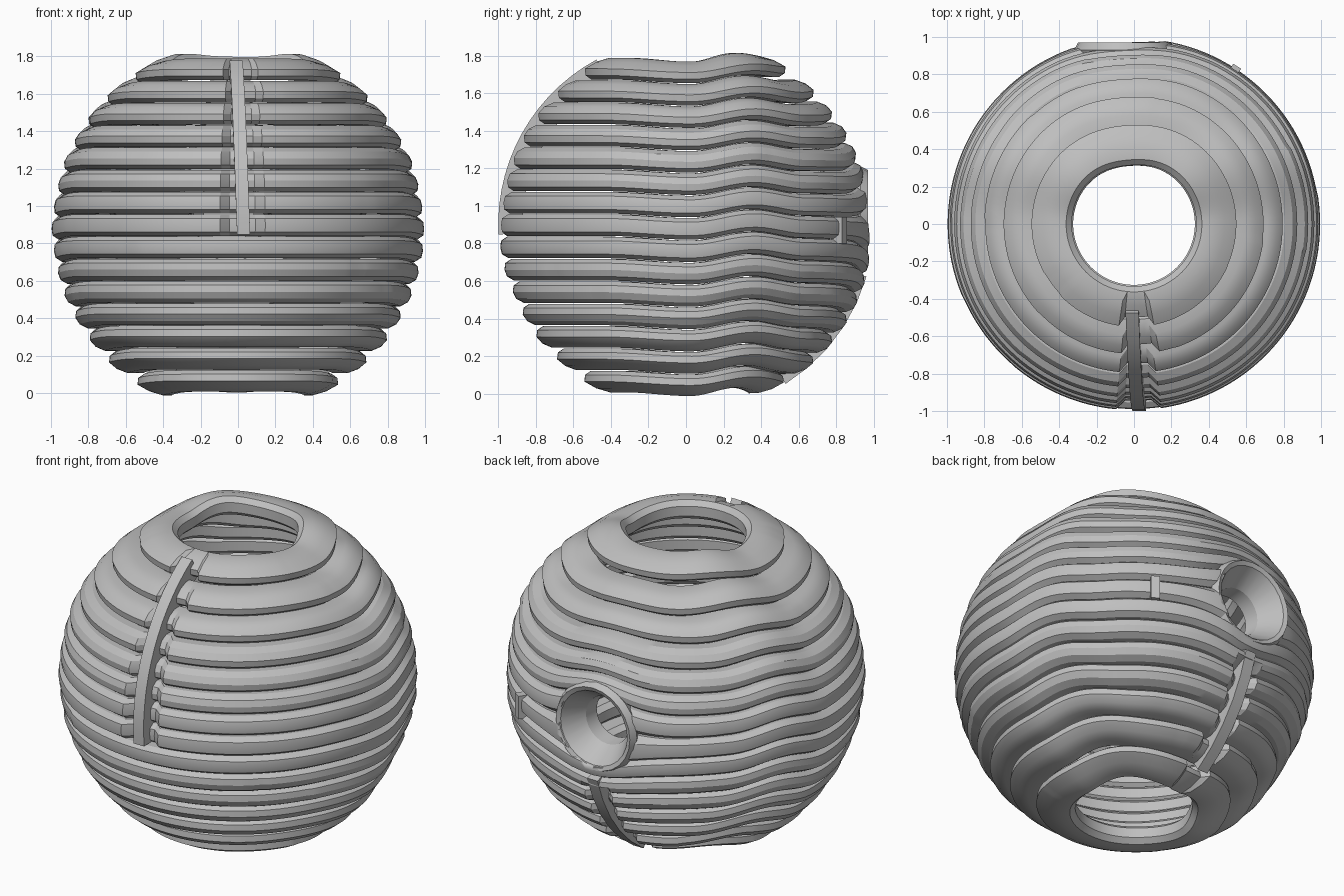
import bpy, bmesh, math, random

if "Cube" in bpy.data.objects:
    bpy.data.objects.remove(bpy.data.objects["Cube"], do_unlink=True)

random.seed(4)
R, CZ, LAYERS, SEGS = 0.995, 0.9, 15, 128
PITCH, BASE, WALL = 0.119, 0.005, 0.215
HOLE_X, HOLE_Z = -0.05, 0.94

clay = bpy.data.materials.new("clay_grey")
clay.use_nodes = True
clay.diffuse_color = (0.52, 0.52, 0.52, 1)
clay.node_tree.nodes["Principled BSDF"].inputs["Base Color"].default_value = (0.52, 0.52, 0.52, 1)


def finish(name, bm, angle=25):
    bmesh.ops.recalc_face_normals(bm, faces=bm.faces)
    mesh = bpy.data.meshes.new(name)
    bm.to_mesh(mesh)
    bm.free()
    mesh.materials.append(clay)
    ob = bpy.data.objects.new(name, mesh)
    bpy.context.collection.objects.link(ob)
    bpy.ops.object.select_all(action="DESELECT")
    ob.select_set(True)
    bpy.context.view_layer.objects.active = ob
    bpy.ops.object.shade_smooth_by_angle(angle=math.radians(angle))
    return ob


def loft(bm, loops, closed):
    """Skin a list of equal closed point loops; cap the ends if open."""
    rows = [[bm.verts.new(p) for p in loop] for loop in loops]
    n = len(rows[0])
    for i in range(len(rows) if closed else len(rows) - 1):
        a, b = rows[i], rows[(i + 1) % len(rows)]
        for j in range(n):
            bm.faces.new((a[j], a[(j + 1) % n], b[(j + 1) % n], b[j]))
    if not closed:
        bm.faces.new(rows[0])
        bm.faces.new(rows[-1])


def ball(z):
    return math.sqrt(max(R * R - (z - CZ) ** 2, 0.01))


# Gentle sag and swell of the coils from front to back
WAVE = [(-1, 0), (-0.45, 0), (0.03, -0.02), (0.37, 0.025), (0.65, -0.01), (1, -0.02)]


def wave(y):
    for (a, p), (b, q) in zip(WAVE, WAVE[1:]):
        if y <= b:
            t = max(0, (y - a) / (b - a))
            return p + (q - p) * (1 - math.cos(math.pi * t)) / 2
    return WAVE[-1][1]


def part_coils(x, z, back):
    """Vertical push that spreads the coils around the back opening."""
    v = z - HOLE_Z
    return (0.17 * max(back, 0) * v / (abs(v) + 0.05)
            * math.exp(-((x - HOLE_X) / 0.27) ** 2 - abs(v) / 0.3))


def in_channel(x, y, z):
    front = y < 0 and z > 0.84 and abs(x - 0.02) < 0.085
    rear = y > 0 and z < 0.64 and abs(x + 0.04) < 0.075
    return front or rear


# Stacked coils forming the hollow ball
coils = []
for i in range(LAYERS):
    z0 = BASE + i * PITCH
    ro = ball(z0 + PITCH / 2)
    ri = ro - WALL
    section = []
    for f, inset in ((0.02, 0.035), (0.2, 0.004), (0.5, 0), (0.8, 0.004), (0.98, 0.035)):
        z = z0 + f * PITCH
        section.append((min(ball(z), ro) - inset, z, True))
    for f, inset in ((0.98, 0.03), (0.75, 0), (0.25, 0), (0.02, 0.03)):
        section.append((ri + inset, z0 + f * PITCH, False))

    # Seams where one coil piece meets the next with a tiny step
    seams = sorted(random.sample(range(SEGS), 5))
    steps = [random.uniform(-0.006, 0.002) for _ in range(6)]
    loops = []
    for s in range(SEGS):
        a = math.tau * s / SEGS
        c, d = math.cos(a), math.sin(a)
        step = steps[sum(s >= k for k in seams) % 5]
        sag = wave(ro * d)
        loop = []
        for r, z, outer in section:
            push = part_coils(ro * c, z, d)
            r += ball(z + push) - ball(z)
            if outer:
                r += step
                if in_channel(ro * c, d, z):
                    r -= 0.05
            loop.append((r * c, r * d, z + push + sag))
        loops.append(loop)
    bm = bmesh.new()
    loft(bm, loops, True)
    coils.append(finish(f"coil_{i + 1:02d}", bm))


def turned(name, profile, closed, sides=24):
    """Revolve a (radius, y) profile around the axis of the back opening."""
    bm = bmesh.new()
    around = [math.tau * k / sides for k in range(sides)]
    if closed:
        loops = [[(HOLE_X + r * math.cos(a), y, HOLE_Z + r * math.sin(a))
                  for r, y in profile] for a in around]
    else:
        loops = [[(HOLE_X + r * math.cos(a), y, HOLE_Z + r * math.sin(a))
                  for a in around] for r, y in profile]
    loft(bm, loops, closed)
    return finish(name, bm, 15)


# Back opening cut through the coils
cutter = turned("opening_cutter", [(0.25, 1.1), (0.235, 0.97), (0.15, 0.8), (0.15, 0.5)], False)
cutter.hide_render = True
for ob in coils[4:11]:
    mod = ob.modifiers.new("opening", "BOOLEAN")
    mod.operation, mod.solver, mod.object = "DIFFERENCE", "EXACT", cutter
    bpy.context.view_layer.objects.active = ob
    bpy.ops.object.modifier_apply(modifier="opening")
bpy.data.objects.remove(cutter, do_unlink=True)

# Funnel lining of the opening
turned("opening_funnel", [(0.27, 0.93), (0.25, 0.97), (0.225, 0.96), (0.145, 0.83),
                          (0.135, 0.74), (0.19, 0.74)], True)


def strip(name, side, start, end, x0, x1, half, count):
    """Bar that follows the ball along a meridian, from one latitude to another."""
    loops = []
    for k in range(count + 1):
        t = k / count
        lat = math.radians(start + (end - start) * t)
        x = x0 + (x1 - x0) * t
        loops.append([(x + dx, side * r * math.cos(lat), CZ + r * math.sin(lat))
                      for dx, r in ((-half, 0.87), (half, 0.87), (half, 1.0), (-half, 1.0))])
    bm = bmesh.new()
    loft(bm, loops, False)
    return finish(name, bm)


strip("front_strip", -1, -3, 61.5, 0.03, -0.01, 0.035, 14)
strip("back_strip", 1, -16, -58, -0.04, -0.05, 0.035, 5)

# Small step block beside the opening
bm = bmesh.new()
bmesh.ops.create_cube(bm, size=1)
bmesh.ops.scale(bm, vec=(0.05, 0.08, 0.14), verts=bm.verts)
block = finish("side_block", bm)
block.location = (0.53, 0.81, 0.87)
block.rotation_euler.z = -math.atan2(0.53, 0.81)
